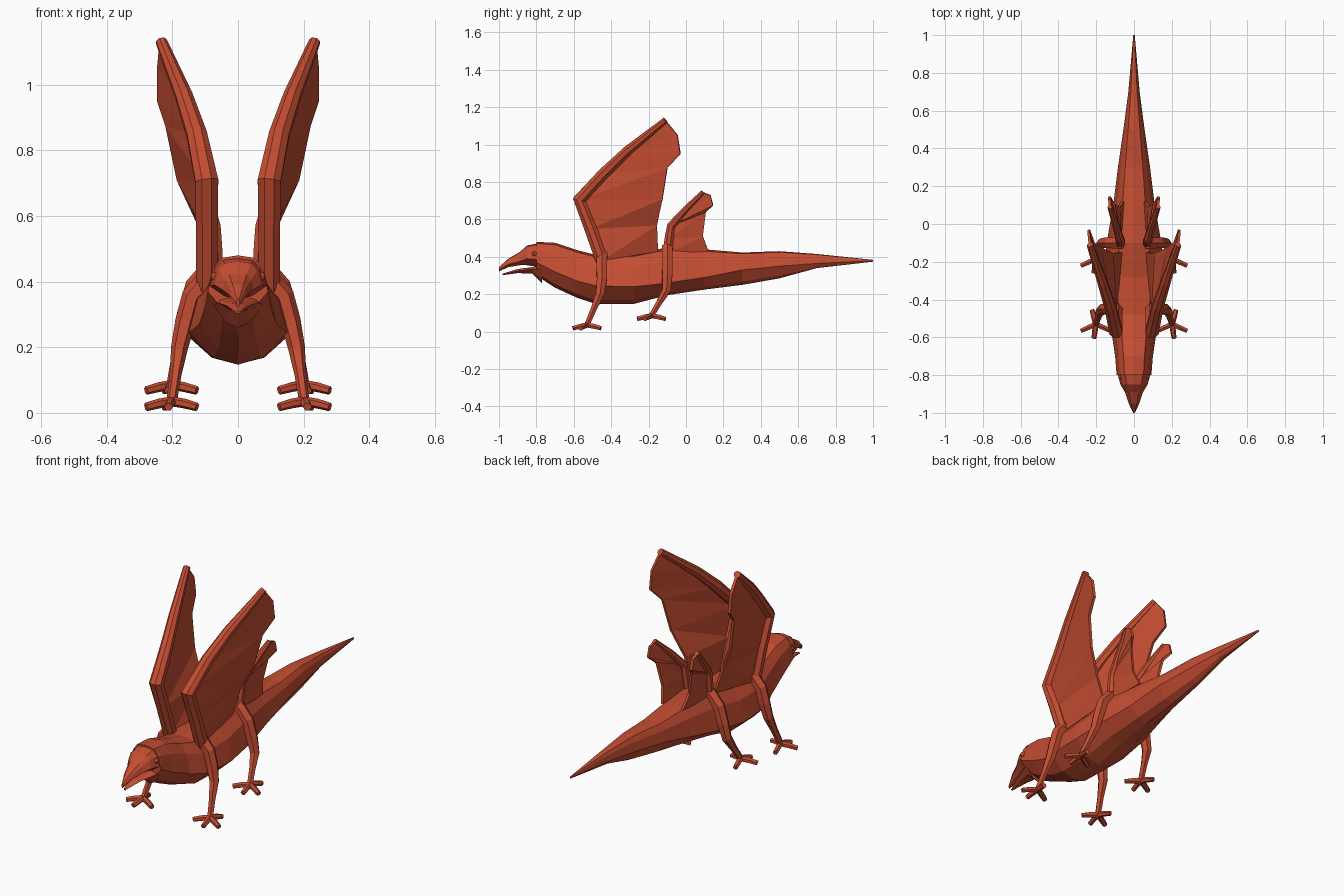
import bpy, bmesh, math
from mathutils import Vector

red = bpy.data.materials.new("brick red")
red.diffuse_color = (0.56, 0.075, 0.032, 1)


def finish(name, bm):
    bmesh.ops.recalc_face_normals(bm, faces=bm.faces)
    mesh = bpy.data.meshes.new(name)
    bm.to_mesh(mesh)
    bm.free()
    mesh.materials.append(red)
    obj = bpy.data.objects.new(name, mesh)
    bpy.context.collection.objects.link(obj)
    return obj


def mirrored(obj):
    m = obj.modifiers.new("mirror", 'MIRROR')
    m.use_mirror_merge = False
    return obj


def skin(name, rings):
    """Join closed rings of points and cap both ends."""
    bm = bmesh.new()
    vs = [[bm.verts.new(p) for p in r] for r in rings]
    n = len(vs[0])
    for a, b in zip(vs, vs[1:]):
        for i in range(n):
            j = (i + 1) % n
            bm.faces.new((a[i], a[j], b[j], b[i]))
    bm.faces.new(vs[0])
    bm.faces.new(vs[-1][::-1])
    return finish(name, bm)


def loft(name, stations):
    """Stations: y, top z, widest z, bottom z, half width."""
    rings = []
    for y, t, m, b, w in stations:
        half = [(0.55 * w, t - 0.07 * (t - m)), (0.82 * w, t - 0.38 * (t - m)),
                (w, m), (0.5 * w, b + 0.22 * (m - b))]
        rings.append([(0, y, t)] + [(x, y, z) for x, z in half] + [(0, y, b)]
                     + [(-x, y, z) for x, z in reversed(half)])
    return skin(name, rings)


def tube(name, path, radii, sides=6):
    pts = [Vector(p) for p in path]
    rings = []
    for i, p in enumerate(pts):
        d = (pts[min(i + 1, len(pts) - 1)] - pts[max(i - 1, 0)]).normalized()
        ref = Vector((1, 0, 0)) if abs(d.x) < 0.8 else Vector((0, 0, 1))
        u = d.cross(ref).normalized()
        v = d.cross(u)
        rings.append([p + radii[i] * (math.cos(a) * u + math.sin(a) * v)
                      for a in (math.tau * (k + 0.5) / sides for k in range(sides))])
    return mirrored(skin(name, rings))


def membrane(name, lead, trail):
    bm = bmesh.new()
    a = [bm.verts.new(p) for p in lead]
    b = [bm.verts.new(p) for p in trail]
    for i in range(len(a) - 1):
        bm.faces.new((a[i], b[i], b[i + 1]))
        bm.faces.new((a[i], b[i + 1], a[i + 1]))
    obj = finish(name, bm)
    s = obj.modifiers.new("thickness", 'SOLIDIFY')
    s.thickness, s.offset = 0.014, 0
    return mirrored(obj)


# Body with long tapering tail
loft("body", [
    (-0.80, 0.48, 0.37, 0.30, 0.092), (-0.70, 0.475, 0.32, 0.235, 0.10),
    (-0.58, 0.435, 0.27, 0.18, 0.118), (-0.48, 0.41, 0.245, 0.147, 0.15),
    (-0.28, 0.415, 0.24, 0.148, 0.16), (-0.10, 0.45, 0.26, 0.195, 0.145),
    (0.10, 0.44, 0.29, 0.225, 0.11), (0.30, 0.423, 0.33, 0.25, 0.085),
    (0.50, 0.43, 0.35, 0.285, 0.056), (0.70, 0.415, 0.365, 0.34, 0.03),
    (1.00, 0.384, 0.379, 0.374, 0.004)])

# Head front and hooked upper beak
loft("upper_beak", [
    (-0.78, 0.475, 0.385, 0.345, 0.09), (-0.85, 0.46, 0.39, 0.355, 0.072),
    (-0.89, 0.425, 0.375, 0.355, 0.048), (-0.95, 0.39, 0.36, 0.345, 0.028),
    (-1.00, 0.345, 0.333, 0.322, 0.005)])
loft("lower_beak", [
    (-0.77, 0.36, 0.33, 0.26, 0.075), (-0.82, 0.345, 0.335, 0.31, 0.06),
    (-0.90, 0.335, 0.325, 0.313, 0.032), (-0.98, 0.31, 0.306, 0.302, 0.006)])

# Eyes
bm = bmesh.new()
bmesh.ops.create_uvsphere(bm, u_segments=8, v_segments=6, radius=0.014)
bmesh.ops.translate(bm, verts=bm.verts, vec=(0.07, -0.81, 0.415))
mirrored(finish("eye", bm))

# Front wings: leading arm and ragged membrane
arm = [(0.095, -0.45, 0.38), (0.095, -0.51, 0.55), (0.095, -0.57, 0.705),
       (0.125, -0.44, 0.845), (0.165, -0.315, 0.965), (0.233, -0.11, 1.13)]
tube("front_wing_arm", arm, [0.036, 0.036, 0.038, 0.033, 0.028, 0.018], 8)
membrane("front_wing_membrane", arm,
         [(0.07, -0.15, 0.43), (0.115, -0.155, 0.57), (0.18, -0.125, 0.71),
          (0.215, -0.10, 0.875), (0.24, -0.03, 0.95), (0.24, -0.045, 1.05)])

# Hind wings
arm = [(0.07, -0.10, 0.42), (0.072, -0.09, 0.50), (0.075, -0.08, 0.565),
       (0.098, 0.0, 0.655), (0.128, 0.09, 0.745)]
tube("hind_wing_arm", arm, [0.026, 0.026, 0.024, 0.019, 0.013], 8)
membrane("hind_wing_membrane", arm,
         [(0.06, 0.12, 0.43), (0.08, 0.09, 0.51), (0.105, 0.105, 0.64),
          (0.13, 0.145, 0.675), (0.13, 0.13, 0.73)])

# Legs: shoulder strap, shin and four toes
for part, dy, dz, shin in (
        ("front", 0.0, 0.0, [(0.09, -0.45, 0.41), (0.14, -0.45, 0.355),
                             (0.16, -0.45, 0.28), (0.178, -0.46, 0.20)]),
        ("hind", 0.345, 0.05, [(0.07, -0.10, 0.45), (0.13, -0.10, 0.385),
                               (0.155, -0.10, 0.30), (0.175, -0.105, 0.22)])):
    ankle = Vector((0.202, -0.53 + dy, 0.035 + dz))
    knee = Vector(shin[-1]).lerp(ankle, 0.5)
    tube(part + "_leg", shin + [knee, ankle], [0.034, 0.032, 0.031, 0.026, 0.018, 0.016])
    for toe, x, y in (("outer", 0.28, -0.565), ("inner", 0.125, -0.565),
                      ("middle", 0.212, -0.605), ("back", 0.222, -0.455)):
        tip = Vector((x, y + dy, 0.018 + dz))
        mid = ankle.lerp(tip, 0.5) + Vector((0, 0, 0.002))
        tube(part + "_toe_" + toe, [ankle, mid, tip], [0.015, 0.015, 0.013])
